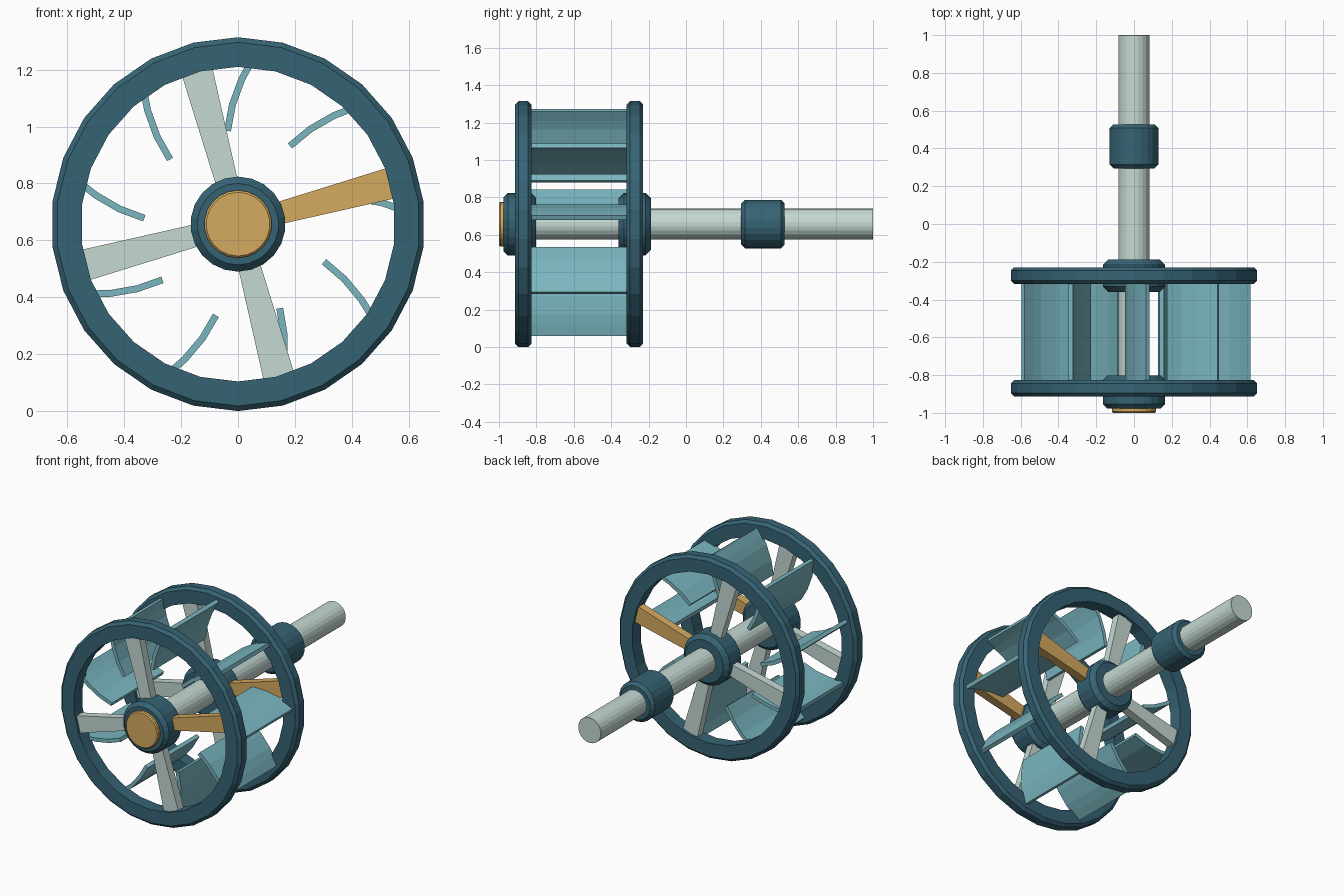
import bpy, bmesh
from math import sin, cos, pi, radians
from mathutils import Vector

cube = bpy.data.objects.get("Cube")
if cube:
    bpy.data.objects.remove(cube)

AXIS_Z = 0.657
FRONT_Y, BACK_Y = -0.87, -0.273


def material(name, rgb):
    m = bpy.data.materials.new(name)
    m.use_nodes = True
    m.diffuse_color = (*rgb, 1)
    m.node_tree.nodes["Principled BSDF"].inputs["Base Color"].default_value = (*rgb, 1)
    return m


dark_teal = material("dark teal", (0.037, 0.125, 0.175))
light_teal = material("light teal", (0.195, 0.47, 0.53))
pale_metal = material("pale metal", (0.56, 0.69, 0.65))
gold = material("gold", (0.66, 0.4, 0.115))


def polar(r, angle, y):
    return Vector((r * cos(angle), y, AXIS_Z + r * sin(angle)))


def finish(name, bm, mat):
    bmesh.ops.recalc_face_normals(bm, faces=bm.faces)
    mesh = bpy.data.meshes.new(name)
    bm.to_mesh(mesh)
    bm.free()
    mesh.materials.append(mat)
    obj = bpy.data.objects.new(name, mesh)
    bpy.context.collection.objects.link(obj)
    return obj


def lathe(name, profile, sides, mat, closed=False):
    """Turn a (radius, y) profile about the shaft axis; open profiles get end caps."""
    bm = bmesh.new()
    rings = [[bm.verts.new(polar(r, pi / 2 + 2 * pi * i / sides, y))
              for i in range(sides)] for r, y in profile]
    pairs = list(zip(rings, rings[1:]))
    if closed:
        pairs.append((rings[-1], rings[0]))
    else:
        bm.faces.new(rings[0])
        bm.faces.new(rings[-1])
    for a, b in pairs:
        for i in range(sides):
            j = (i + 1) % sides
            bm.faces.new((a[i], a[j], b[j], b[i]))
    return finish(name, bm, mat)


def drum(name, r, y0, y1, chamfer, sides, mat):
    lathe(name, [(r - chamfer, y0), (r, y0 + chamfer), (r, y1 - chamfer),
                 (r - chamfer, y1)], sides, mat)


def prism(name, outline, y0, y1, mat):
    """Extrude an (x, z) outline along y, with quads between its two sides."""
    bm = bmesh.new()
    front = [bm.verts.new((p.x, y0, p.z)) for p in outline]
    back = [bm.verts.new((p.x, y1, p.z)) for p in outline]
    n = len(outline)
    for i in range(n):
        j = (i + 1) % n
        bm.faces.new((front[i], front[j], back[j], back[i]))
    for ring in (front, back):
        for i in range(n // 2 - 1):
            bm.faces.new((ring[i], ring[i + 1], ring[n - 2 - i], ring[n - 1 - i]))
    return finish(name, bm, mat)


# Rims: chamfered on the outer edges only
for label, y in (("front", FRONT_Y), ("back", BACK_Y)):
    h, c, r_out, r_in = 0.044, 0.018, 0.657, 0.553
    lathe(label + "_rim", [(r_in, y - h), (r_out - c, y - h), (r_out, y - h + c),
                           (r_out, y + h - c), (r_out - c, y + h), (r_in, y + h)],
          26, dark_teal, closed=True)

# Shaft, hubs, collar and end cap
drum("shaft", 0.083, -0.96, 1.0, 0.001, 22, pale_metal)
drum("front_hub", 0.167, -0.977, -0.803, 0.024, 22, dark_teal)
drum("back_hub", 0.167, -0.36, -0.188, 0.028, 22, dark_teal)
drum("shaft_collar", 0.13, 0.295, 0.527, 0.02, 22, dark_teal)
drum("end_cap", 0.119, -1.0, -0.96, 0.007, 22, gold)

# Tapered spokes, one gold marker spoke on each wheel
for label, y in (("front", FRONT_Y), ("back", BACK_Y)):
    for k in range(4):
        a = radians(15 + 90 * k)
        side = Vector((-sin(a), 0, cos(a)))
        inner, outer = polar(0.12, a, 0), polar(0.575, a, 0)
        prism(f"{label}_spoke_{k + 1}",
              [inner - side * 0.038, outer - side * 0.056,
               outer + side * 0.056, inner + side * 0.038],
              y - 0.027, y + 0.027, pale_metal if k else gold)

# Curved blades spanning the two rims
CURVE = [(0.33, 96.4), (0.42, 92.7), (0.51, 88.5), (0.56, 85.9), (0.613, 83.2)]
for k in range(9):
    path = [polar(r, radians(a + 40 * k), 0) for r, a in CURVE]
    left, right = [], []
    for i, p in enumerate(path):
        t = (path[min(i + 1, len(path) - 1)] - path[max(i - 1, 0)]).normalized()
        offset = Vector((-t.z, 0, t.x)) * 0.012
        left.append(p + offset)
        right.append(p - offset)
    prism(f"blade_{k + 1}", left + right[::-1], FRONT_Y + 0.03, BACK_Y - 0.03, light_teal)
